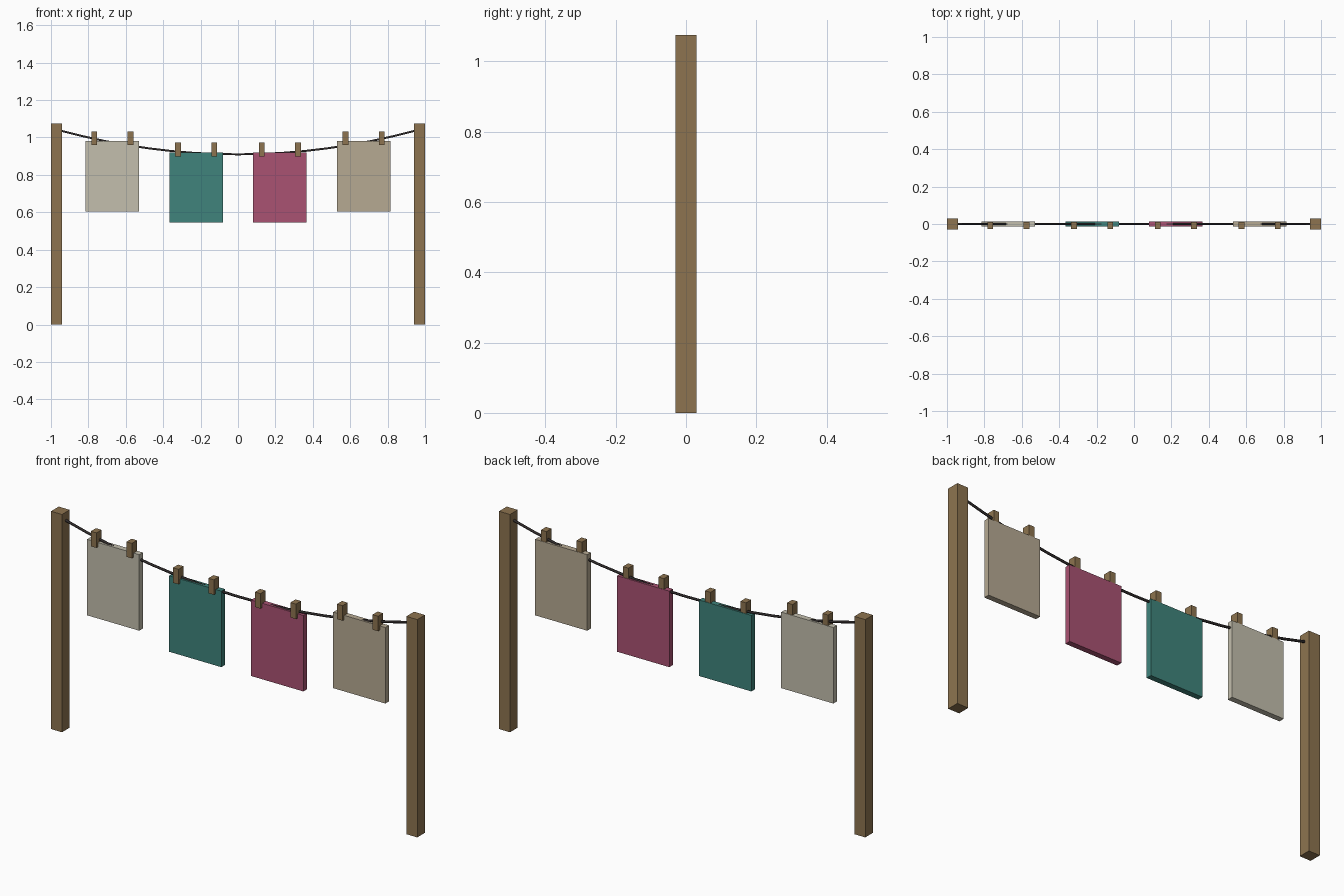
import bpy

if "Cube" in bpy.data.objects:
    bpy.data.objects.remove(bpy.data.objects["Cube"])


def material(name, rgb):
    m = bpy.data.materials.new(name)
    m.diffuse_color = (*rgb, 1)
    m.use_nodes = True
    m.node_tree.nodes["Principled BSDF"].inputs["Base Color"].default_value = m.diffuse_color
    return m


def box(name, lo, hi, mat):
    bpy.ops.mesh.primitive_cube_add(size=1, location=[(a + b) / 2 for a, b in zip(lo, hi)])
    ob = bpy.context.object
    ob.name = name
    ob.scale = [b - a for a, b in zip(lo, hi)]
    bpy.ops.object.transform_apply(location=False, rotation=False, scale=True)
    ob.data.materials.append(mat)
    return ob


def sag(x):
    return 0.91 + 0.127 * (x / 0.95) ** 2


wood = material("wood", (0.27, 0.175, 0.08))
dark = material("rope", (0.03, 0.025, 0.025))

# Posts
for side, x in (("left", -0.97), ("right", 0.97)):
    box(side + "_post", (x - 0.03, -0.03, 0), (x + 0.03, 0.03, 1.075), wood)

# Sagging rope between the posts
curve = bpy.data.curves.new("rope", 'CURVE')
curve.dimensions = '3D'
curve.bevel_depth = 0.006
curve.bevel_resolution = 1
curve.use_fill_caps = True
spline = curve.splines.new('POLY')
n = 16
spline.points.add(n)
for i, p in enumerate(spline.points):
    x = -0.95 + 1.9 * i / n
    p.co = (x, 0, sag(x), 1)
rope = bpy.data.objects.new("rope", curve)
bpy.context.collection.objects.link(rope)
bpy.context.view_layer.objects.active = rope
bpy.ops.object.select_all(action='DESELECT')
rope.select_set(True)
bpy.ops.object.convert(target='MESH')
rope = bpy.context.object
rope.data.materials.clear()
rope.data.materials.append(dark)

# Hanging cloths, each with two pegs on the front
cloths = (("cream", -0.672, 0.98, (0.55, 0.52, 0.42)),
          ("teal", -0.224, 0.92, (0.05, 0.23, 0.2)),
          ("pink", 0.224, 0.92, (0.4, 0.085, 0.17)),
          ("tan", 0.672, 0.98, (0.47, 0.4, 0.29)))
for name, x, top, rgb in cloths:
    box(name + "_cloth", (x - 0.1425, -0.014, top - 0.375), (x + 0.1425, 0.014, top),
        material(name, rgb))
    for side, dx in (("left", -0.097), ("right", 0.097)):
        box(f"{name}_{side}_peg", (x + dx - 0.015, -0.028, top - 0.021),
            (x + dx + 0.015, 0.012, top + 0.053), wood)
